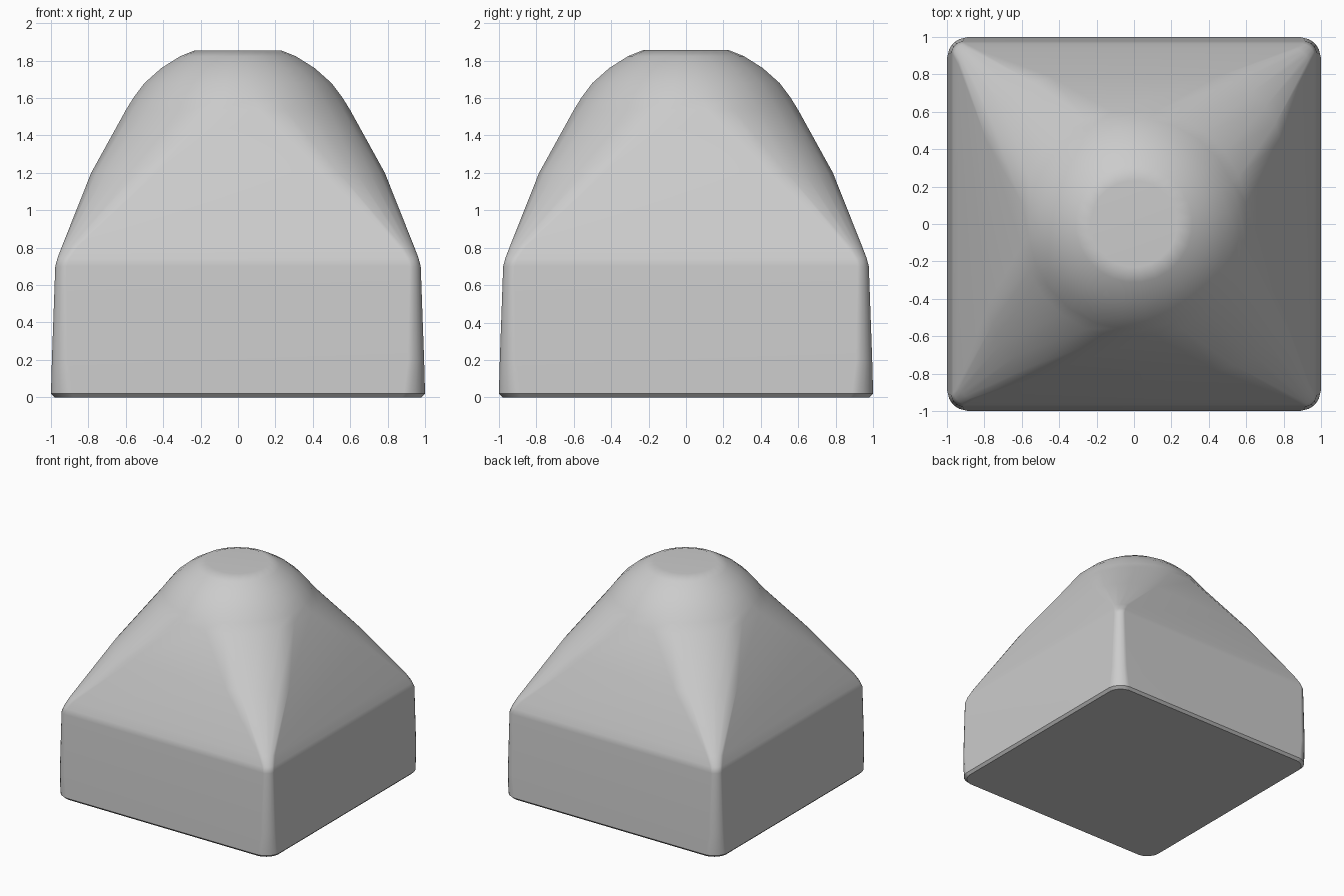
import bpy, bmesh, math

cube = bpy.data.objects.get("Cube")
if cube:
    bpy.data.objects.remove(cube, do_unlink=True)

CORNER_STEPS = 6

# Rounded-square sections: (half width, corner radius, height)
SECTIONS = [
    (0.98, 0.12, 0.0),
    (1.0, 0.13, 0.02),
    (0.995, 0.10, 0.2),
    (0.977, 0.07, 0.70),
    (0.965, 0.075, 0.745),
    (0.94, 0.10, 0.81),
    (0.785, 0.40, 1.2),
    (0.60, 0.56, 1.535),
    (0.56, 0.55, 1.6),
    (0.50, 0.50, 1.68),
    (0.41, 0.41, 1.76),
    (0.31, 0.31, 1.823),
    (0.23, 0.23, 1.855),
]


def ring(bm, half, radius, z):
    """Add one rounded-square loop of vertices."""
    verts = []
    for quarter in range(4):
        mid = math.radians(45 + 90 * quarter)
        cx = math.copysign(half - radius, math.cos(mid))
        cy = math.copysign(half - radius, math.sin(mid))
        for i in range(CORNER_STEPS):
            # the half step keeps neighbouring corners from sharing a point
            a = math.pi / 2 * (quarter + (i + 0.5) / CORNER_STEPS)
            # scaled so that the flat sides reach the full half width
            r = radius / math.cos(math.pi / 4 / CORNER_STEPS)
            verts.append(bm.verts.new((cx + r * math.cos(a), cy + r * math.sin(a), z)))
    return verts


# Body: square base lofted into a rounded dome
bm = bmesh.new()
rings = [ring(bm, *s) for s in SECTIONS]
for low, high in zip(rings, rings[1:]):
    n = len(low)
    for i in range(n):
        j = (i + 1) % n
        bm.faces.new((low[i], low[j], high[j], high[i]))
bm.faces.new(rings[0])
bm.faces.new(rings[-1])
bmesh.ops.recalc_face_normals(bm, faces=bm.faces)
mesh = bpy.data.meshes.new("domed_block")
bm.to_mesh(mesh)
bm.free()
body = bpy.data.objects.new("domed_block", mesh)
bpy.context.collection.objects.link(body)

# Plain grey material
grey = bpy.data.materials.new("light_grey")
grey.use_nodes = True
colour = (0.6, 0.6, 0.6, 1.0)
grey.diffuse_color = colour
grey.node_tree.nodes["Principled BSDF"].inputs["Base Color"].default_value = colour
mesh.materials.append(grey)

# Soft shading with a crisp bottom edge
bpy.ops.object.select_all(action="DESELECT")
body.select_set(True)
bpy.context.view_layer.objects.active = body
bpy.ops.object.shade_smooth_by_angle(angle=math.radians(35))
normals = body.modifiers.new("flat_side_normals", "WEIGHTED_NORMAL")
normals.keep_sharp = True
